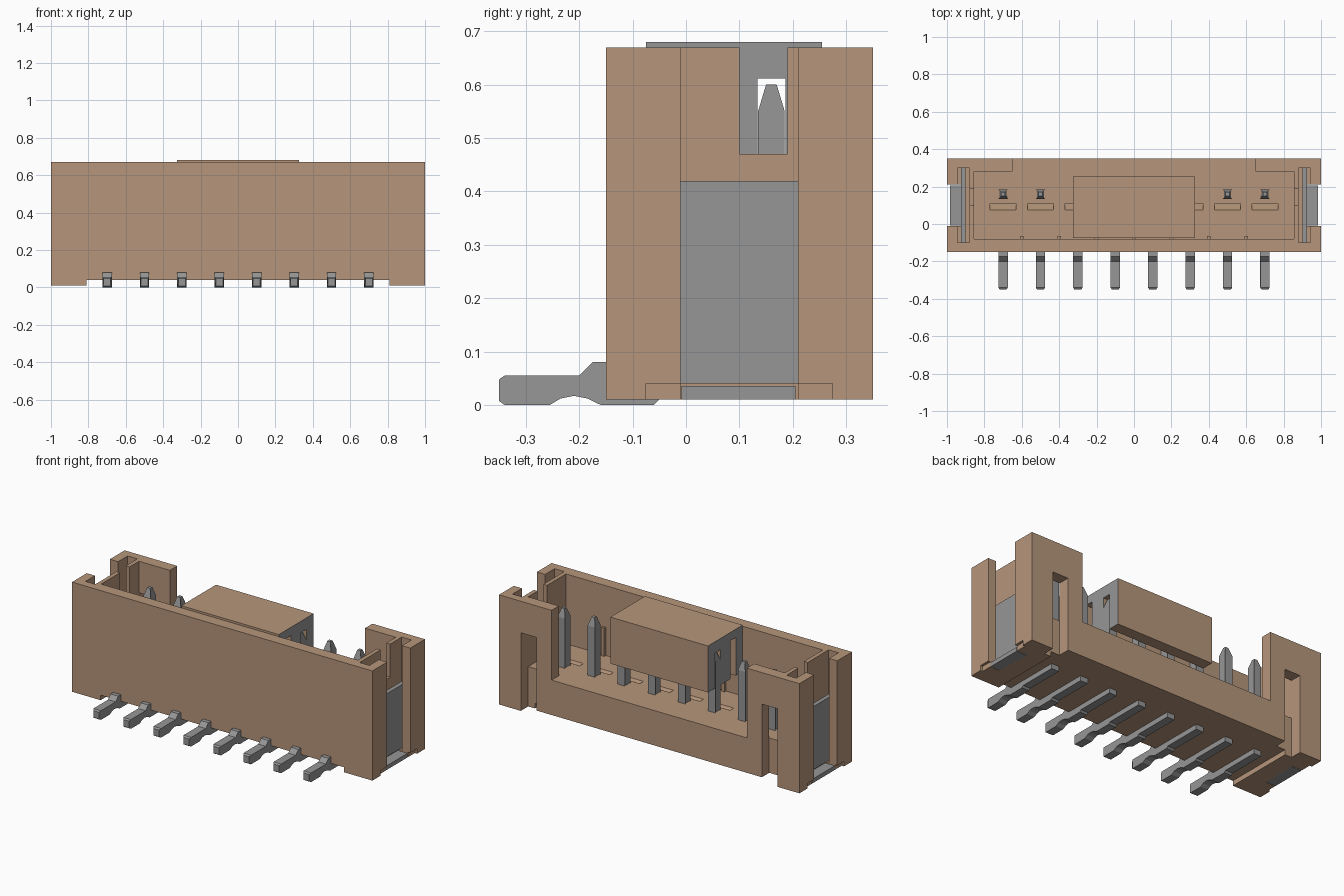
import bpy, bmesh

cube = bpy.data.objects.get("Cube")
if cube:
    bpy.data.objects.remove(cube, do_unlink=True)


def material(name, color):
    m = bpy.data.materials.new(name)
    m.use_nodes = True
    m.diffuse_color = (*color, 1)
    m.node_tree.nodes["Principled BSDF"].inputs["Base Color"].default_value = (*color, 1)
    return m


tan = material("tan plastic", (0.47, 0.305, 0.2))
metal = material("grey metal", (0.3, 0.305, 0.3))


def finish(bm, name, *mats):
    bmesh.ops.recalc_face_normals(bm, faces=bm.faces)
    mesh = bpy.data.meshes.new(name)
    bm.to_mesh(mesh)
    bm.free()
    for m in mats:
        mesh.materials.append(m)
    obj = bpy.data.objects.new(name, mesh)
    bpy.context.scene.collection.objects.link(obj)
    return obj


def add_prism(bm, profile, x0, x1):
    """Extrude a (y, z) outline along x."""
    face = bm.faces.new([bm.verts.new((x0, y, z)) for y, z in profile])
    new = bmesh.ops.extrude_face_region(bm, geom=[face])["geom"]
    verts = [g for g in new if isinstance(g, bmesh.types.BMVert)]
    bmesh.ops.translate(bm, verts=verts, vec=(x1 - x0, 0, 0))
    return verts


def add_box(bm, x0, x1, y0, y1, z0, z1):
    add_prism(bm, [(y0, z0), (y1, z0), (y1, z1), (y0, z1)], x0, x1)


def box(name, mat, *bounds):
    bm = bmesh.new()
    add_box(bm, *bounds)
    return finish(bm, name, mat)


def cut(target, cutter):
    mod = target.modifiers.new("cut", 'BOOLEAN')
    mod.operation = 'DIFFERENCE'
    mod.solver = 'EXACT'
    mod.object = cutter
    cutter.hide_render = True
    bpy.context.view_layer.objects.active = target
    bpy.ops.object.modifier_apply(modifier=mod.name)
    bpy.data.objects.remove(cutter, do_unlink=True)


def cut_boxes(target, *boxes):
    bm = bmesh.new()
    for b in boxes:
        add_box(bm, *b)
    cut(target, finish(bm, "cutter", tan))


def both_sides(x0, x1, *rest):
    return (x0, x1, *rest), (-x1, -x0, *rest)


pin_x = [-0.7 + 0.2 * i for i in range(8)]

# Housing shell: pocket, open back, and recess under the floor
housing = box("housing", tan, -1, 1, -0.15, 0.35, 0.01, 0.67)
cut_boxes(housing, (-0.855, 0.855, -0.08, 0.28, 0.25, 0.8))
cut_boxes(housing, (-0.65, 0.65, 0.2, 0.4, 0.25, 0.8))
cut_boxes(housing, (-0.81, 0.81, -0.2, 0.4, -0.1, 0.04))

# Slots in the back posts
cut_boxes(housing, *both_sides(0.75, 0.855, 0.28, 0.4, -0.1, 0.48))

# End recesses, tab slots, shallow lower steps and notches in the end walls
cut_boxes(housing, *both_sides(0.92, 1.1, -0.01, 0.21, -0.1, 0.8))
cut_boxes(housing, *both_sides(0.88, 0.945, -0.1, 0.3, 0.04, 0.8))
cut_boxes(housing, *both_sides(0.985, 1.1, -0.075, 0.275, -0.1, 0.04))
cut_boxes(housing, *both_sides(0.84, 0.9, 0.1, 0.19, 0.47, 0.8))

# Sloped pocket in the floor beside each pin
bm = bmesh.new()
for x in pin_x:
    add_prism(bm, [(0.075, 0.251), (0.11, 0.2), (0.11, 0.251)], x - 0.07, x + 0.07)
cut(housing, finish(bm, "floor_pocket_cutter", tan))

# Thin ribs on the inside of the front wall
bm = bmesh.new()
for x in (-0.6, -0.4, -0.2, 0, 0.2, 0.4, 0.6):
    add_box(bm, x - 0.01, x + 0.01, -0.09, -0.065, 0.24, 0.42)
finish(bm, "front_wall_ribs", tan)

# Contact pins: formed foot, run under the floor, upright blade with tapered tip
pin_profile = [
    (-0.35, 0.007), (-0.34, 0), (-0.255, 0), (-0.235, 0.012), (-0.21, 0.017),
    (-0.185, 0.012), (-0.16, 0), (-0.06, 0), (-0.05, 0.01), (0.185, 0.01),
    (0.185, 0.55), (0.17, 0.6), (0.15, 0.6), (0.135, 0.55), (0.135, 0.06),
    (-0.12, 0.06), (-0.14, 0.08), (-0.175, 0.08), (-0.2, 0.055),
    (-0.34, 0.055), (-0.35, 0.048)]
for i, x in enumerate(pin_x):
    bm = bmesh.new()
    add_prism(bm, pin_profile, x - 0.025, x + 0.025)
    for v in bm.verts:
        if v.co.z > 0.58 or v.co.y < -0.345:
            v.co.x = x + (v.co.x - x) * (0.4 if v.co.z > 0.58 else 0.75)
    finish(bm, f"contact_pin_{i + 1}", metal)

# Solder tabs in the end slots: upright plate and flat foot
for side, sign in (("left", 1), ("right", -1)):
    bm = bmesh.new()
    add_box(bm, *sorted((sign * 0.9, sign * 0.925)), -0.1, 0.3, 0.04, 0.42)
    add_box(bm, *sorted((sign * 0.9, sign * 0.985)), -0.008, 0.205, 0.01, 0.035)
    finish(bm, f"{side}_solder_tab", metal)

# Pick-up cap clipped over the middle pins, with grey ends
cap_profile = [
    (-0.075, 0.4), (-0.01, 0.4), (-0.01, 0.63), (0.04, 0.63), (0.04, 0.4),
    (0.134, 0.4), (0.134, 0.612), (0.186, 0.612), (0.186, 0.4), (0.255, 0.4),
    (0.255, 0.68), (-0.075, 0.68)]
bm = bmesh.new()
add_prism(bm, cap_profile, -0.325, 0.325)
bm.normal_update()
for f in bm.faces:
    f.material_index = int(abs(f.normal.x) > 0.9)
finish(bm, "pickup_cap", tan, metal)
